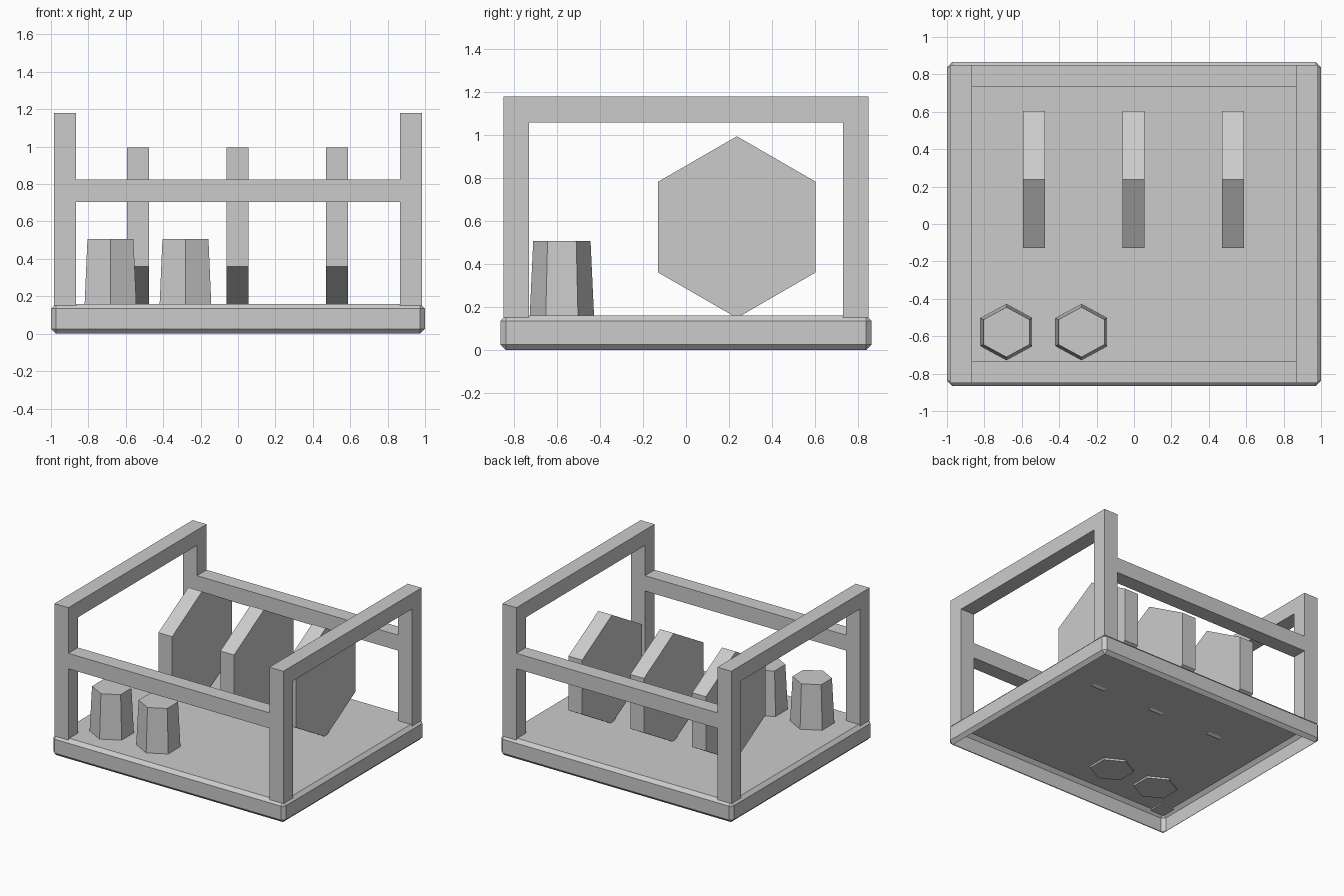
import bpy, bmesh
from math import radians
from mathutils import Matrix

if "Cube" in bpy.data.objects:
    bpy.data.objects.remove(bpy.data.objects["Cube"])


def finish(name, bm):
    bmesh.ops.recalc_face_normals(bm, faces=bm.faces)
    me = bpy.data.meshes.new(name)
    bm.to_mesh(me)
    bm.free()
    ob = bpy.data.objects.new(name, me)
    bpy.context.collection.objects.link(ob)
    return ob


def box_bm(x, y, z):
    """Box from (min, max) ranges."""
    bm = bmesh.new()
    size = [b - a for a, b in (x, y, z)]
    mid = [(a + b) / 2 for a, b in (x, y, z)]
    bmesh.ops.create_cube(bm, size=1, matrix=Matrix.Translation(mid) @ Matrix.Diagonal((*size, 1)))
    return bm


def hex_prism(name, r1, r2, depth, matrix):
    """Six-sided prism or frustum with corners on local y."""
    bm = bmesh.new()
    bmesh.ops.create_cone(bm, cap_ends=True, segments=6, radius1=r1, radius2=r2, depth=depth)
    # put the corners on the y axis whatever the start angle
    if max(v.co.y for v in bm.verts) < max(r1, r2) * 0.95:
        bmesh.ops.rotate(bm, verts=bm.verts, matrix=Matrix.Rotation(radians(30), 3, 'Z'))
    bm.transform(matrix)
    return finish(name, bm)


# Base tray: chamfered slab, open underneath
bm = box_bm((-1, 1), (-0.865, 0.865), (0, 0.16))
bmesh.ops.bevel(bm, geom=bm.edges[:], offset=0.026, segments=1, affect='EDGES')
bm.normal_update()
bmesh.ops.delete(bm, geom=[f for f in bm.faces if f.normal.z < -0.99], context='FACES')
finish("base_tray", bm)

# Frame: four posts, two side top rails, front and back cross bars
XI, XO, YI, YO = 0.865, 0.985, 0.732, 0.85
for sx, side in ((-1, "left"), (1, "right")):
    xr = sorted((sx * XI, sx * XO))
    for sy, end in ((-1, "front"), (1, "back")):
        yr = sorted((sy * YI, sy * YO))
        finish(f"{end}_{side}_post", box_bm(xr, yr, (0.15, 1.06)))
    finish(f"{side}_top_rail", box_bm(xr, (-YO, YO), (1.06, 1.18)))
for sy, end in ((-1, "front"), (1, "back")):
    finish(f"{end}_cross_bar", box_bm((-XI, XI), sorted((sy * YI, sy * YO)), (0.705, 0.825)))

# Upright hexagonal plates, pointing up, thickness along x
for i, x in enumerate((-0.535, -0.002, 0.53)):
    m = (Matrix.Translation((x, 0.237, 0.572)) @ Matrix.Rotation(radians(90), 4, 'X')
         @ Matrix.Rotation(radians(90), 4, 'Y'))
    hex_prism(f"hex_plate_{i + 1}", 0.423, 0.423, 0.118, m)

# Tapered hexagonal cups
for i, x in enumerate((-0.682, -0.281)):
    m = Matrix.Translation((x, -0.578, (0.145 + 0.507) / 2)) @ Matrix.Diagonal((1, 0.94, 1, 1))
    hex_prism(f"cup_{i + 1}", 0.16, 0.142, 0.362, m)
